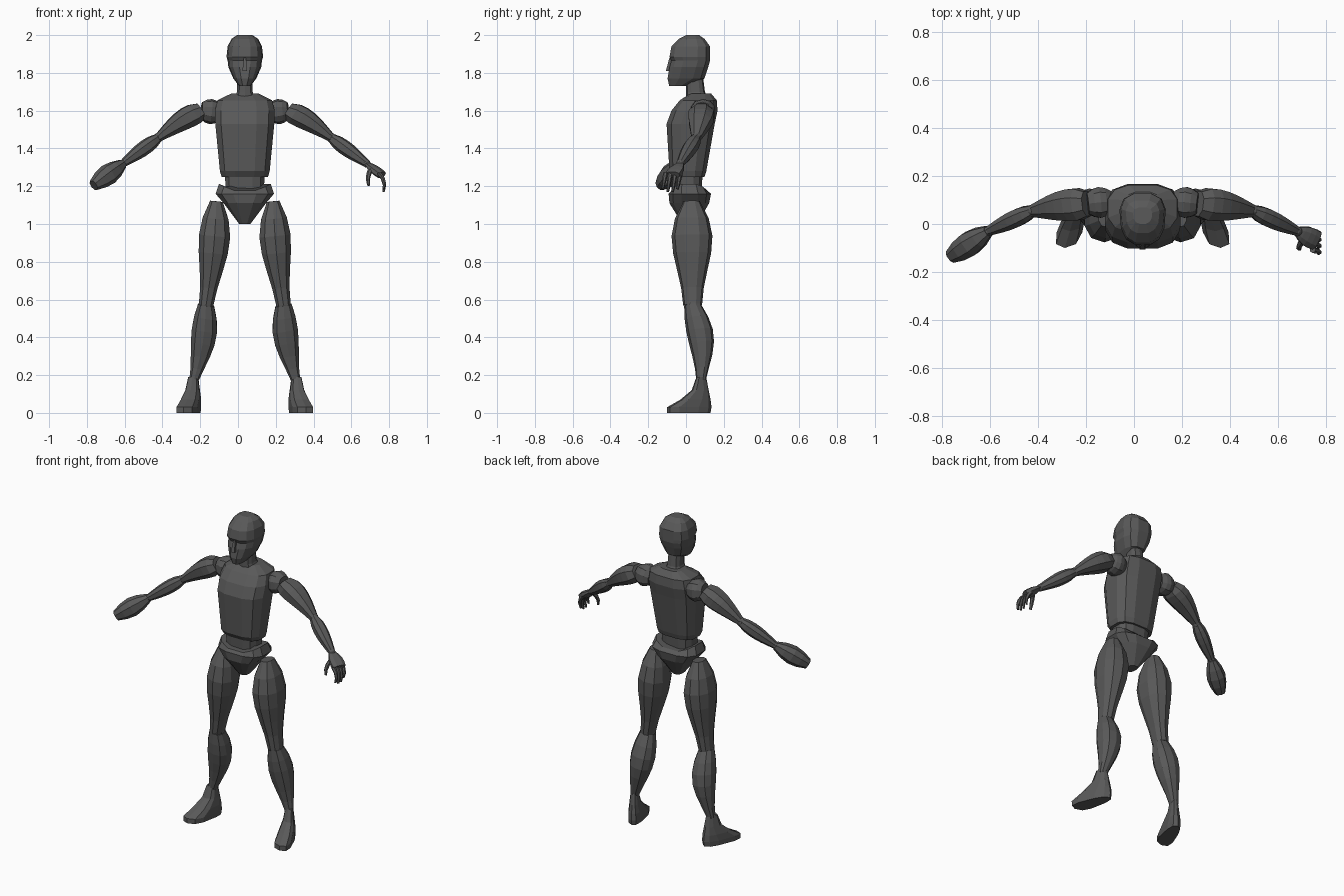
import bpy, bmesh, math
from mathutils import Vector

if "Cube" in bpy.data.objects:
    bpy.data.objects.remove(bpy.data.objects["Cube"])

BODY_CENTRE = 0.036
AXIS_Y, AXIS_Z = Vector((0, 1, 0)), Vector((0, 0, 1))

charcoal = bpy.data.materials.new("charcoal_grey")
charcoal.use_nodes = True
charcoal.diffuse_color = (0.1, 0.1, 0.1, 1)
shader = charcoal.node_tree.nodes["Principled BSDF"]
shader.inputs["Base Color"].default_value = charcoal.diffuse_color


def finish(name, bm):
    """Turn the mesh under construction into a flat-shaded grey object."""
    bmesh.ops.recalc_face_normals(bm, faces=bm.faces)
    mesh = bpy.data.meshes.new(name)
    bm.to_mesh(mesh)
    bm.free()
    mesh.materials.append(charcoal)
    bpy.context.collection.objects.link(bpy.data.objects.new(name, mesh))


def outline(sides, power):
    """Unit rounded-box outline; a low power gives a squarer shape."""
    for i in range(sides):
        angle = math.tau * (i + 0.5) / sides
        c, s = math.cos(angle), math.sin(angle)
        yield math.copysign(abs(c) ** power, c), math.copysign(abs(s) ** power, s)


def skin(name, loops):
    """Join successive point loops into one closed solid."""
    bm = bmesh.new()
    rings = [[bm.verts.new(point) for point in loop] for loop in loops]
    for low, high in zip(rings, rings[1:]):
        for i in range(len(low)):
            bm.faces.new((low[i - 1], low[i], high[i], high[i - 1]))
    bm.faces.new(rings[0])
    bm.faces.new(rings[-1])
    finish(name, bm)


def stack(name, rows, x=0, sides=12, power=0.7, lift=0, taper=0, splay=0):
    """Level rings given as height, front, back and half width."""
    loops = []
    for z, front, back, half in rows:
        # Only the top ring has its flanks raised
        rise = lift if z == rows[-1][0] else 0
        middle, depth = (front + back) / 2, (back - front) / 2
        loop = []
        for u, v in outline(sides, power):
            y = middle + depth * v
            loop.append((BODY_CENTRE + x + half * u * (1 + taper * v) + splay * y,
                         y, z + rise * u * u))
        loops.append(loop)
    skin(name, loops)


def place(point, side):
    """Mirror a left-hand point to the wanted side of the body."""
    x, y, z = point
    return Vector((BODY_CENTRE + side * x, y, z))


def muscle(name, start, end, radii, bulge=0, peak=0.5, bow=(0, 0, 0), flat=1,
           side=1, upward=AXIS_Z, sides=8, rings=7):
    """Tapered limb that swells by a sine rule and bends along a bow."""
    start, end = place(start, side), place(end, side)
    bend = Vector((side * bow[0], bow[1], bow[2]))
    along = (end - start).normalized()
    across = along.cross(upward).normalized()
    over = across.cross(along) * flat
    skew = math.log(0.5) / math.log(peak)
    loops = []
    for i in range(rings):
        t = i / (rings - 1)
        centre = start.lerp(end, t) + bend * math.sin(math.pi * t)
        radius = radii[0] + (radii[1] - radii[0]) * t + bulge * math.sin(math.pi * t ** skew)
        loops.append([centre + (across * u + over * v) * radius
                      for u, v in outline(sides, 0.85)])
    skin(name, loops)


def ball(name, centre, radius, side):
    """Faceted joint ball."""
    bm = bmesh.new()
    bmesh.ops.create_uvsphere(bm, u_segments=10, v_segments=6, radius=radius)
    bmesh.ops.translate(bm, verts=bm.verts, vec=place(centre, side))
    finish(name, bm)


# Head with a recessed eye line, nose and neck
stack("head", [
    (1.73, -0.09, 0, 0.03), (1.77, -0.1, 0.1, 0.06), (1.83, -0.09, 0.12, 0.086),
    (1.865, -0.08, 0.13, 0.09), (1.885, -0.09, 0.13, 0.096), (1.94, -0.08, 0.13, 0.09),
    (1.98, -0.04, 0.1, 0.07), (2, 0, 0.07, 0.04)], power=0.75, taper=0.1)
stack("nose", [(1.81, -0.11, -0.08, 0.016), (1.88, -0.09, -0.07, 0.008)], sides=4)
stack("neck", [(1.66, 0, 0.12, 0.06), (1.7, 0, 0.1, 0.043), (1.78, 0, 0.09, 0.04)], sides=10)

# Trunk
stack("torso", [
    (1.25, -0.07, 0.1, 0.126), (1.28, -0.09, 0.11, 0.135), (1.53, -0.106, 0.155, 0.16),
    (1.6, -0.08, 0.17, 0.162), (1.655, -0.035, 0.165, 0.148), (1.69, 0.02, 0.135, 0.075)])
stack("waist", [(1.1, -0.06, 0.08, 0.1), (1.27, -0.07, 0.09, 0.108)])
stack("pelvis", [
    (1, -0.02, 0.06, 0.03), (1.11, -0.09, 0.125, 0.115),
    (1.16, -0.095, 0.135, 0.158), (1.17, -0.08, 0.11, 0.14)], lift=0.045)

# Joint positions on the left side
hip, knee, ankle = (0.15, 0.03, 1.12), (0.205, 0.035, 0.57), (0.27, 0.08, 0.17)
collar, shoulder = (0.13, 0.095, 1.59), (0.23, 0.085, 1.6)
elbow, wrist = (0.46, 0.055, 1.455), (0.645, -0.03, 1.32)

for label, side in (("left", 1), ("right", -1)):
    # Legs
    muscle(f"{label}_thigh", knee, hip, (0.04, 0.035), bulge=0.05, peak=0.65, flat=1.25,
           bow=(-0.01, 0, 0), side=side, upward=AXIS_Y, sides=10)
    ball(f"{label}_knee", knee, 0.043, side)
    muscle(f"{label}_calf", ankle, knee, (0.025, 0.045), bulge=0.033, peak=0.6,
           bow=(-0.015, 0.025, 0), side=side, upward=AXIS_Y, sides=10)
    stack(f"{label}_foot", [
        (0, -0.1, 0.13, 0.048), (0.03, -0.1, 0.135, 0.05), (0.07, -0.03, 0.13, 0.045),
        (0.12, 0.03, 0.12, 0.034), (0.19, 0.055, 0.107, 0.024)],
        x=side * 0.295, sides=10, taper=-0.25, splay=side * -0.3)

    # Arms
    muscle(f"{label}_shoulder_joint", collar, shoulder, (0.045, 0.045), bulge=0.022,
           side=side, sides=10, rings=5)
    muscle(f"{label}_upper_arm", shoulder, elbow, (0.055, 0.027), bulge=0.025, peak=0.35,
           bow=(0, 0.005, 0.012), flat=0.85, side=side)
    ball(f"{label}_elbow", elbow, 0.027, side)
    muscle(f"{label}_forearm", elbow, wrist, (0.025, 0.02), bulge=0.016, peak=0.4, side=side)
    ball(f"{label}_wrist", wrist, 0.022, side)

# Right hand is a closed mitten
muscle("right_hand", wrist, (0.8, -0.135, 1.205), (0.025, 0.03), bulge=0.027, side=-1, rings=5)

# Left hand has a palm, four curled fingers and a thumb
muscle("left_palm", wrist, (0.725, -0.07, 1.26), (0.02, 0.042), bulge=0.012, flat=0.5, rings=5)
for i in range(4):
    y = -0.03 - 0.026 * i
    tip = 1.17 if i in (1, 2) else 1.185
    muscle(f"left_finger_{i + 1}", (0.71, y, 1.27), (0.735, y - 0.015, tip), (0.013, 0.007),
           bow=(0.015, 0, 0), sides=6, rings=4)
muscle("left_thumb", (0.67, -0.065, 1.295), (0.655, -0.105, 1.205), (0.015, 0.008),
       bow=(-0.01, -0.01, 0), sides=6, rings=4)
